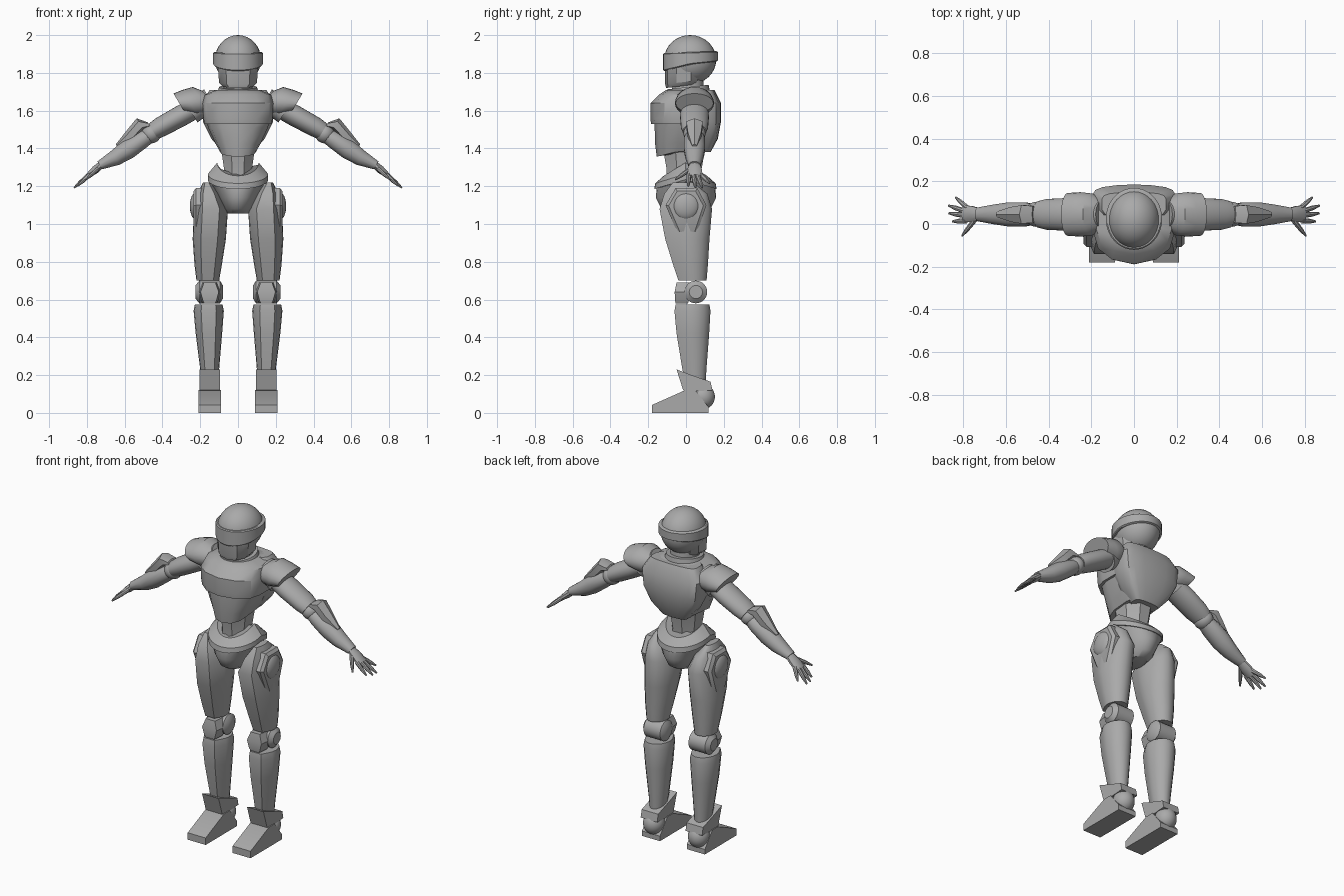
import bpy, bmesh, math
from mathutils import Matrix, Vector

grey = bpy.data.materials.new("armor grey")
grey.diffuse_color = (0.4, 0.4, 0.4, 1)


def circle(n, start=0.0):
    return [(math.cos(start + 2 * math.pi * i / n), math.sin(start + 2 * math.pi * i / n)) for i in range(n)]


def both(half):
    """Close a half outline (front to back, u >= 0) by mirroring it."""
    return half + [(-u, v) for u, v in reversed(half) if u > 0]


def frame(a, b):
    """Local z runs from a to b, local y stays near world y."""
    a, t = Vector(a), (Vector(b) - Vector(a)).normalized()
    u = Vector((0, 1, 0)).cross(t).normalized()
    v = t.cross(u)
    return Matrix.Translation(a) @ Matrix((u, v, t)).transposed().to_4x4()


def loft(name, outline, rings, mat=None, mirror=False, angle=35):
    """Rings: (t, cu, cv, ru, rv[, tilt, dip]) scale the outline along t."""
    bm = bmesh.new()
    loops = []
    for ring in rings:
        t, cu, cv, ru, rv = ring[:5]
        tilt, dip = ring[5:] if len(ring) > 5 else (0, 0)
        loops.append([bm.verts.new((cu + u * ru, cv + v * rv, t + tilt * v + dip * abs(v))) for u, v in outline])
    n = len(outline)
    for p, q in zip(loops, loops[1:]):
        for i in range(n):
            bm.faces.new((p[i], p[(i + 1) % n], q[(i + 1) % n], q[i]))
    bm.faces.new(loops[0])
    bm.faces.new(loops[-1])
    if mat:
        bm.transform(mat)
    return finish(name, bm, mirror, angle)


def ball(name, centre, radii, mirror=False):
    bm = bmesh.new()
    bmesh.ops.create_uvsphere(bm, u_segments=32, v_segments=16, radius=1)
    bm.transform(Matrix.Translation(centre) @ Matrix.Diagonal((*radii, 1)))
    return finish(name, bm, mirror, 35)


def finish(name, bm, mirror, angle):
    bmesh.ops.recalc_face_normals(bm, faces=bm.faces[:])
    mesh = bpy.data.meshes.new(name)
    bm.to_mesh(mesh)
    bm.free()
    mesh.materials.append(grey)
    ob = bpy.data.objects.new(name, mesh)
    bpy.context.collection.objects.link(ob)
    bpy.ops.object.select_all(action='DESELECT')
    ob.select_set(True)
    bpy.context.view_layer.objects.active = ob
    bpy.ops.object.shade_smooth_by_angle(angle=math.radians(angle))
    if mirror:
        ob.modifiers.new("mirror", 'MIRROR')
    return ob


ROUND = circle(28)
OCT = circle(8, math.pi / 8)
TORSO = both([(0, -1), (.55, -.88), (.9, -.6), (1, -.25), (1, .5), (.93, .74), (.75, .88), (.4, .97), (0, 1)])
# limb plate: flat front facet with a rounded back
LIMB = [(-.5, -1), (.5, -1)] + [(math.cos(math.radians(a)), math.sin(math.radians(a))) for a in range(-20, 201, 20)]

# head
ball("helmet", (0, .022, 1.87), (.122, .138, .13))
loft("visor", circle(40), [(1.845, 0, .022, .127, .138, .025, -.01), (1.85, 0, .024, .132, .145, .025, -.01),
                           (1.905, 0, .024, .132, .145, .005, 0), (1.91, 0, .022, .125, .138, .005, 0)])
loft("jaw", both([(0, -1), (.6, -.85), (1, -.3), (1, .6), (.7, 1)]),
     [(1.73, 0, -.025, .08, .08, .01, 0), (1.75, 0, -.025, .1, .085, .01, 0), (1.85, 0, -.025, .108, .088)])
loft("neck", ROUND, [(1.64, 0, .01, .085, .09), (1.78, 0, .01, .075, .08)])
loft("collar", ROUND, [(1.67, 0, .01, .12, .12, .01, 0), (1.725, 0, .01, .1, .11, .012, 0)])

# torso
loft("upper_chest", TORSO, [(1.53, 0, -.005, .178, .18), (1.56, 0, -.005, .183, .184), (1.64, 0, -.005, .187, .183),
                            (1.685, 0, .008, .175, .15), (1.71, 0, .01, .115, .115)])
loft("lower_chest", TORSO, [(1.39, 0, -.02, .095, .135, .017, -.017), (1.43, 0, -.003, .12, .16, .005, -.005),
                            (1.51, 0, .004, .158, .17), (1.57, 0, .007, .175, .172)])
loft("back_plate", TORSO, [(1.38, 0, .085, .08, .045), (1.45, 0, .085, .14, .083),
                           (1.54, 0, .085, .185, .1), (1.64, 0, .085, .195, .1), (1.71, 0, .085, .15, .065)])
loft("abdomen", OCT, [(1.2, 0, -.01, .09, .1), (1.29, 0, -.01, .08, .1), (1.42, 0, -.01, .1, .125)])

# hips
loft("belt", circle(40), [(1.235, 0, -.003, .16, .165, 0, -.05), (1.265, 0, -.003, .16, .16, 0, -.05),
                          (1.325, 0, -.003, .11, .115, 0, -.07)])
loft("pelvis", ROUND, [(1.055, 0, 0, .055, .09), (1.08, 0, 0, .08, .13), (1.14, 0, 0, .105, .16),
                       (1.24, 0, 0, .15, .155, 0, -.05)])

# legs
loft("thigh", LIMB, [(.70, .16, .035, .06, .075), (.78, .158, .025, .072, .092), (.92, .152, .008, .088, .118),
                     (1.08, .143, 0, .09, .14), (1.16, .155, 0, .06, .115), (1.22, .165, -.015, .02, .055)], mirror=True)
pod = frame((0, 0, 1.08), (1, 0, 1.08))
hexagon = [(-.11, -.055), (-.11, .06), (-.02, .108), (.14, .055), (.14, -.04), (-.02, -.108)]
loft("hip_plate", hexagon, [(.18, 0, 0, 1, 1), (.222, 0, 0, 1, 1), (.236, 0, 0, .85, .85)], pod, True)
ball("hip_disc", (.22, 0, 1.095), (.035, .072, .074), True)
loft("knee_joint", ROUND, [(.08, 0, 0, .035, .035), (.095, 0, 0, .06, .06), (.205, 0, 0, .06, .06),
                           (.225, 0, 0, .035, .035)], frame((0, .052, .64), (1, .052, .64)), True)
loft("kneecap", [(-.8, -1), (.8, -1), (1, 1), (-1, 1)],
     [(.58, .15, -.022, .036, .033), (.595, .15, -.022, .045, .036), (.64, .15, -.022, .06, .038),
      (.69, .15, -.014, .038, .036)], None, True)
loft("shin", LIMB, [(.16, .15, .05, .042, .055), (.23, .15, .045, .05, .064), (.42, .154, .037, .07, .087),
                    (.54, .155, .035, .08, .096), (.575, .155, .035, .073, .09)], mirror=True)

# feet: side profiles (-z, y) extruded across x
side = frame((0, 0, 0), (1, 0, 0))
cuff = [(-.23, -.05), (-.2, .03), (-.165, .13), (-.12, .14), (-.115, .06), (-.12, -.015)]
loft("ankle_cuff", cuff, [(.095, 0, 0, 1, 1), (.205, 0, 0, 1, 1)], side, True)
ball("heel", (.15, .09, .085), (.06, .063, .066), True)
foot = [(0, -.18), (-.042, -.18), (-.12, -.005), (-.12, .05), (-.03, .12), (0, .12)]
loft("foot", foot, [(.09, 0, 0, 1, 1), (.21, 0, 0, 1, 1)], side, True)

# arms, laid out along the sloping arm axis (local x points down)
arm = frame((.2, .045, 1.63), (1.057, .045, 1.115))
loft("shoulder_pad", circle(24), [(-.055, .0, 0, .05, .07), (-.015, -.018, 0, .084, .098), (.04, -.035, 0, .082, .104),
                                  (.09, -.065, 0, .06, .1)], arm, True)
loft("shoulder_joint", ROUND, [(-.06, .0, 0, .06, .065), (.06, .01, 0, .062, .075)], arm, True)
loft("upper_arm", ROUND, [(.03, 0, 0, .055, .07), (.12, -.003, 0, .056, .077), (.24, -.008, 0, .053, .072),
                          (.285, -.008, 0, .047, .062)], arm, True)
ball("elbow", arm @ Vector((-.004, 0, .3)), (.052, .058, .052), True)
loft("forearm", circle(12, math.pi / 12), [(.32, .0, 0, .042, .05), (.36, .0, 0, .048, .058), (.45, .004, 0, .054, .058),
                                           (.53, .008, 0, .044, .048), (.62, 0, 0, .025, .033)], arm, True)
loft("elbow_guard", circle(6), [(.285, -.05, 0, .014, .045), (.325, -.075, 0, .038, .05), (.4, -.052, 0, .034, .04),
                                (.49, -.04, 0, .012, .015)], arm, True)

# hands
palm = frame((.71, .045, 1.325), (.80, .045, 1.25))
loft("palm", circle(10), [(0, 0, 0, .018, .026), (.06, 0, .002, .021, .038), (.115, 0, .003, .013, .043)], palm, True)
fingers = [("thumb", (.745, .02, 1.29), (.805, -.056, 1.235)),
           ("index_finger", (.785, .015, 1.262), (.85, .012, 1.2)),
           ("middle_finger", (.79, .04, 1.26), (.867, .05, 1.192)),
           ("ring_finger", (.79, .06, 1.26), (.868, .086, 1.192)),
           ("little_finger", (.78, .075, 1.265), (.835, .125, 1.215))]
for name, a, b in fingers:
    d = (Vector(b) - Vector(a)).length
    loft(name, circle(8), [(0, 0, 0, .012, .013), (d * .6, 0, 0, .01, .011), (d, 0, 0, .004, .005)], frame(a, b), True)
